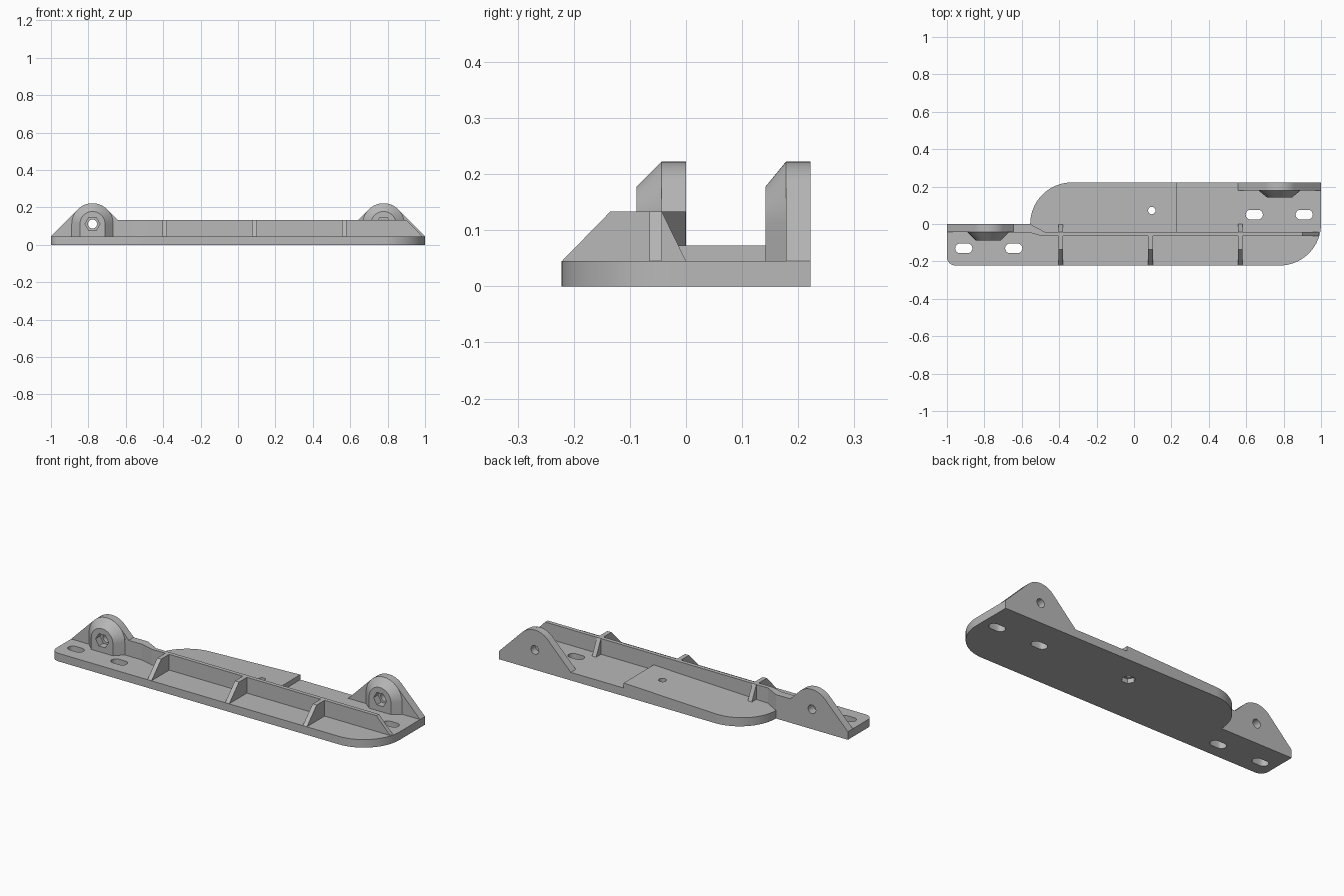
import bpy, bmesh
from math import sin, cos, pi, radians

old = bpy.data.objects.get("Cube")
if old:
    bpy.data.objects.remove(old)

grey = bpy.data.materials.new("matte grey")
grey.use_nodes = True
COLOUR = (0.48, 0.48, 0.48, 1)
grey.diffuse_color = COLOUR
grey.node_tree.nodes["Principled BSDF"].inputs["Base Color"].default_value = COLOUR

BASE, WALL, R = 0.045, 0.133, 0.111
PLATE_BACK, PAD_STEP, PAD_LEFT = 0.222, 0.23, -0.555


def up(p, h):
    return (p[0], p[1], h)


def along_y(p, h):
    return (p[0], h, p[1])


def along_x(p, h):
    return (h, p[0], p[1])


def loft(name, place, *rings):
    """Solid through rings given as (outline, height along the axis)."""
    bm = bmesh.new()
    loops = [[bm.verts.new(place(p, h)) for p in pts] for pts, h in rings]
    n = len(loops[0])
    bm.faces.new(loops[0])
    bm.faces.new(loops[-1])
    for a, b in zip(loops, loops[1:]):
        for i in range(n):
            j = (i + 1) % n
            bm.faces.new((a[i], a[j], b[j], b[i]))
    bmesh.ops.recalc_face_normals(bm, faces=bm.faces)
    mesh = bpy.data.meshes.new(name)
    bm.to_mesh(mesh)
    bm.free()
    mesh.materials.append(grey)
    ob = bpy.data.objects.new(name, mesh)
    bpy.context.collection.objects.link(ob)
    return ob


def prism(name, pts, place, a, b):
    return loft(name, place, (pts, a), (pts, b))


def arc(cx, cy, r, start, end, steps=16):
    angles = [radians(start + (end - start) * i / steps) for i in range(steps + 1)]
    return [(cx + r * cos(t), cy + r * sin(t)) for t in angles]


def ngon(cx, cy, r, n):
    return [(cx + r * cos(2 * pi * i / n), cy + r * sin(2 * pi * i / n)) for i in range(n)]


def activate(ob):
    bpy.ops.object.select_all(action="DESELECT")
    ob.select_set(True)
    bpy.context.view_layer.objects.active = ob


def apply_boolean(ob, other, operation):
    mod = ob.modifiers.new(operation, "BOOLEAN")
    mod.operation, mod.solver, mod.object = operation, "EXACT", other
    activate(ob)
    bpy.ops.object.modifier_apply(modifier=mod.name)
    bpy.data.objects.remove(other)


def smooth(ob):
    activate(ob)
    bpy.ops.object.shade_smooth_by_angle(angle=radians(25))


# Base plate: offset strip with two large rounded ends
back_corner = arc(PAD_LEFT + 0.222, 0, 0.222, 90, 180)
outline = (arc(-0.955, -0.177, 0.045, 180, 270, 6)
           + arc(0.778, 0, 0.222, -90, 0)
           + [(1, PLATE_BACK)] + back_corner + [(-1, 0)])
base = prism("base_plate", outline, up, 0, BASE)

# Wedge pad on the back half, rising towards its step
pad = prism("wedge_pad", back_corner + [(PAD_LEFT, -0.03), (-0.5, -0.05),
            (PAD_STEP, -0.05), (PAD_STEP, PLATE_BACK)], up, 0.04, BASE)
for v in pad.data.vertices:
    if v.co.z > 0.042:
        v.co.z += 0.028 * (v.co.x - PAD_LEFT) / (PAD_STEP - PAD_LEFT)

# Long mounting slots
for cx, cy in ((-0.91, -0.13), (-0.643, -0.13), (0.643, 0.05), (0.91, 0.05)):
    slot = arc(cx + 0.02, cy, 0.026, -90, 90, 10) + arc(cx - 0.02, cy, 0.026, 90, 270, 10)
    apply_boolean(base, prism("slot_cutter", slot, up, -0.1, 0.2), "DIFFERENCE")

# Centre screw hole with a hexagonal pocket underneath
for part in (base, pad):
    hole = prism("hole_cutter", ngon(0.095, 0.072, 0.02, 24), up, -0.1, 0.2)
    apply_boolean(part, hole, "DIFFERENCE")
pocket = prism("pocket_cutter", ngon(0.095, 0.072, 0.036, 6), up, -0.1, 0.025)
apply_boolean(base, pocket, "DIFFERENCE")
smooth(base)
smooth(pad)

# Long wall, jogged at the left and sloped at the right end
wall = prism("long_wall", [(-0.7, -0.045), (-0.56, -0.045), (-0.49, -0.065), (0.99, -0.065),
             (0.99, -0.043), (-0.475, -0.043), (-0.555, -0.001), (-0.7, -0.001)],
             up, 0.04, WALL)
for v in wall.data.vertices:
    if v.co.z > 0.1 and v.co.x > 0.9:
        v.co.x = 0.9

# Stiffening ribs
front_rib = [(-0.05, 0.04), (-0.05, WALL), (-0.135, WALL), (-0.221, BASE), (-0.221, 0.04)]
back_rib = [(-0.05, 0.04), (-0.05, WALL), (-0.043, WALL), (0, BASE), (0, 0.04)]
for i, x in enumerate((-0.392, 0.088, 0.568)):
    prism(f"front_rib_{i + 1}", front_rib, along_x, x - 0.0125, x + 0.0125)
    if i != 1:
        prism(f"back_rib_{i + 1}", back_rib, along_x, x - 0.0125, x + 0.0125)


# Upright lugs, each with a tapered boss and a bolt hole
def lug(name, cx, y_back, boss_depth):
    y_face = y_back - 0.044
    y_boss = y_face - boss_depth
    plate = [(cx + 0.222, BASE)] + arc(cx, R, R, 45, 135) + [(cx - 0.222, BASE)]
    body = prism(name, plate, along_y, y_back, y_face)

    def arch(r):
        return [(cx + r, BASE)] + arc(cx, R, r, 0, 180, 28) + [(cx - r, BASE)]

    boss = loft("boss", along_y, (arch(R), y_face + 0.01), (arch(R), y_face),
                (arch(0.067), y_boss))
    apply_boolean(body, boss, "UNION")
    bolt = prism("bolt_cutter", ngon(cx, R, 0.024, 24), along_y, y_boss - 0.1, y_back + 0.1)
    apply_boolean(body, bolt, "DIFFERENCE")
    nut = prism("nut_cutter", ngon(cx, R, 0.04, 6), along_y, y_boss - 0.1, y_boss + 0.04)
    apply_boolean(body, nut, "DIFFERENCE")
    smooth(body)


lug("right_lug", -0.778, 0, 0.044)
lug("left_lug", 0.778, PLATE_BACK, 0.036)
